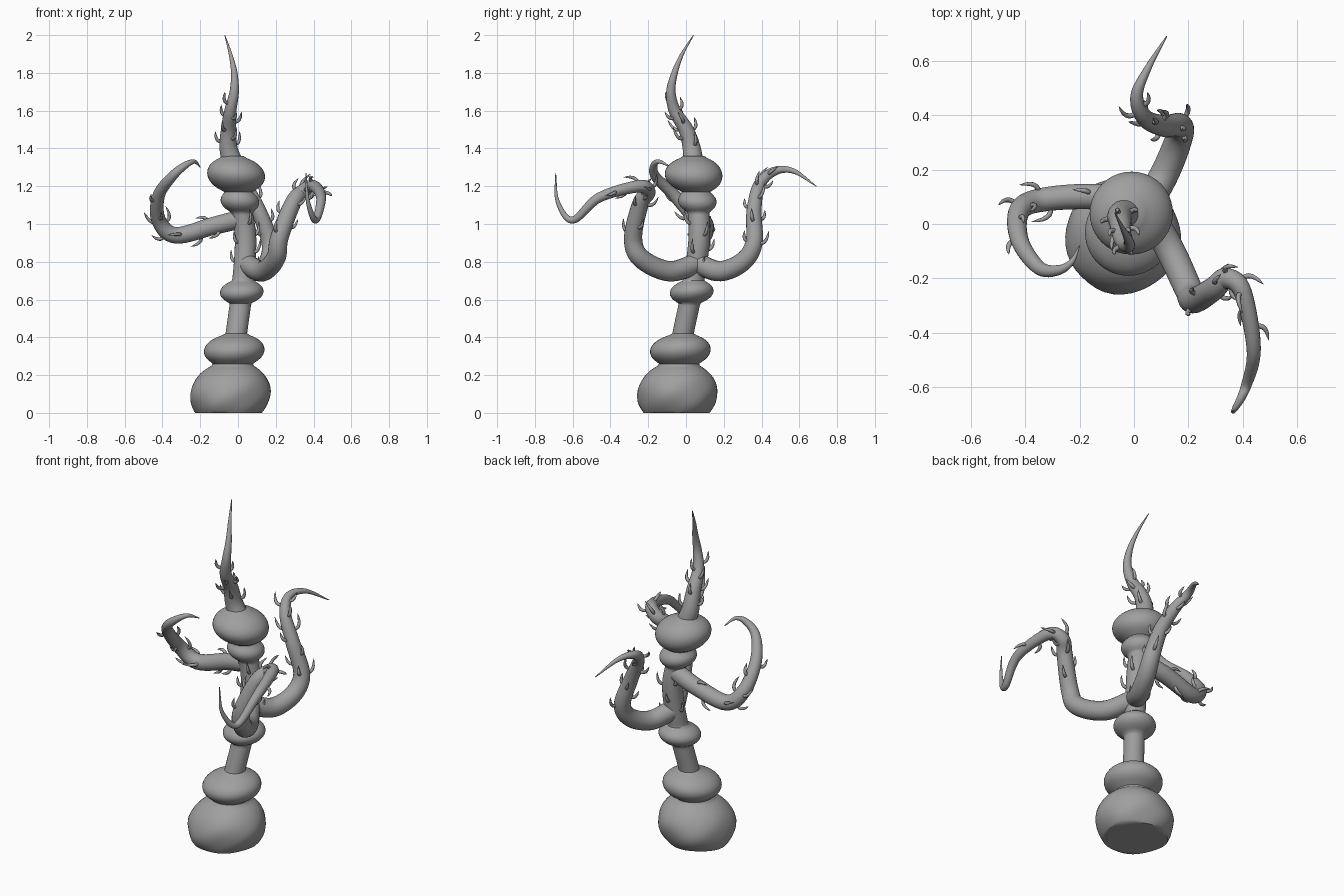
import bpy
import bmesh
import math
import random
from mathutils import Vector

random.seed(4)
default_cube = bpy.data.objects.get("Cube")
if default_cube:
    bpy.data.objects.remove(default_cube, do_unlink=True)

# Single grey material
grey = bpy.data.materials.new("stone_grey")
grey.use_nodes = True
shade = 0.35
grey.diffuse_color = (shade, shade, shade, 1)
grey.node_tree.nodes["Principled BSDF"].inputs["Base Color"].default_value = grey.diffuse_color


def finish(name, bm):
    """Turn a bmesh into a smooth shaded object."""
    bmesh.ops.recalc_face_normals(bm, faces=bm.faces)
    mesh = bpy.data.meshes.new(name)
    bm.to_mesh(mesh)
    bm.free()
    mesh.materials.append(grey)
    obj = bpy.data.objects.new(name, mesh)
    bpy.context.collection.objects.link(obj)
    bpy.ops.object.select_all(action="DESELECT")
    bpy.context.view_layer.objects.active = obj
    obj.select_set(True)
    bpy.ops.object.shade_smooth_by_angle(angle=math.radians(50))


def smooth_path(points, steps):
    """Resample control points as a Catmull-Rom spline."""
    pts = [Vector(p) for p in points]
    pts = [pts[0] * 2 - pts[1]] + pts + [pts[-1] * 2 - pts[-2]]
    path = []
    for before, start, end, after in zip(pts, pts[1:], pts[2:], pts[3:]):
        leave, arrive = (end - before) / 2, (after - start) / 2
        for i in range(steps):
            t = i / steps
            ease = t * t * (3 - 2 * t)
            path.append(start.lerp(end, ease) + leave * t * (1 - t) ** 2
                        - arrive * t * t * (1 - t))
    return path + [pts[-2]]


def centimetres(points):
    """Smooth path through points given in hundredths of a unit."""
    return [p / 100 for p in smooth_path(points, 8)]


def frames(path):
    """Tangent, side and up vectors carried along the path without twist."""
    result = []
    side = None
    for i in range(len(path)):
        tangent = (path[min(i + 1, len(path) - 1)] - path[max(i - 1, 0)]).normalized()
        side = tangent.orthogonal() if side is None else side - tangent * side.dot(tangent)
        side.normalize()
        result.append((tangent, side.copy(), tangent.cross(side)))
    return result


def loft(bm, rings):
    """Skin a list of rings and close both ends."""
    loops = [[bm.verts.new(co) for co in ring] for ring in rings]
    n = len(loops[0])
    for low, high in zip(loops, loops[1:]):
        for i in range(n):
            j = (i + 1) % n
            bm.faces.new((low[i], low[j], high[j], high[i]))
    bm.faces.new(loops[0][::-1])
    bm.faces.new(loops[-1])


def tube(bm, path, radius, sides):
    """Sweep a circle along a path; radius is a function of 0..1."""
    angles = [math.tau * k / sides for k in range(sides)]
    rings = []
    for i, (p, (_, u, v)) in enumerate(zip(path, frames(path))):
        r = radius(i / (len(path) - 1))
        rings.append([p + (u * math.cos(a) + v * math.sin(a)) * r for a in angles])
    loft(bm, rings)


def thorn_radius(t):
    return 0.0105 * (1 - t) ** 0.7 * (0.8 + t) + 0.0004


def thorns(name, path, radius, start, end, count):
    """Small hooked thorns that spiral round a branch and lean to its tip."""
    bm = bmesh.new()
    frame = frames(path)
    for k in range(count):
        t = start + (end - start) * (k + random.uniform(0, 0.6)) / count
        i = round(t * (len(path) - 1))
        tangent, u, v = frame[i]
        a = k * 2.4 + random.uniform(-0.4, 0.4)
        out = u * math.cos(a) + v * math.sin(a)
        size = random.uniform(0.024, 0.036)
        root = path[i] + out * radius(t) * 0.85
        hook = [root, root + (out + tangent * 0.4) * size * 0.6,
                root + (out + tangent) * size, root + (out + tangent * 2) * size * 1.1]
        tube(bm, smooth_path(hook, 2), thorn_radius, 8)
    finish(name, bm)


def tendril(name, points, root, power, start, end, count):
    """Tapering branch with thorns between two fractions of its length."""
    path = centimetres(points)

    def radius(t):
        return root * (1 - t ** power) + 0.002

    bm = bmesh.new()
    tube(bm, path, radius, 20)
    finish(name, bm)
    thorns(name + "_thorns", path, radius, start, end, count)


# Leaning axis of the trunk
axis = centimetres([(-5, -5, 0), (-2, -3, 33), (2, 3, 64), (4, 7, 92),
                    (1, 6, 112), (-1, 4, 126), (-3, 4, 137)])

# Turned bulges on the trunk: height, radius, half thickness
bulges = [(0.1, 0.212, 0.175), (0.33, 0.16, 0.09), (0.64, 0.115, 0.065),
          (1.12, 0.101, 0.065), (1.26, 0.152, 0.1)]
stem_radius = 0.057


def axis_at(z):
    for a, b in zip(axis, axis[1:]):
        if z <= b.z:
            return a.lerp(b, (z - a.z) / (b.z - a.z))


def trunk_radius(z):
    """Soft maximum of the stem and the bulges."""
    total = stem_radius ** 6
    for height, r, half in bulges:
        total += (r * math.sqrt(max(0, 1 - ((z - height) / half) ** 2))) ** 6
    return total ** (1 / 6)


# Trunk, with a slightly lumpy foot
rings = []
for step in range(137):
    z = step / 100
    lump = 0.02 * max(0, 1 - z * 4)
    ring = []
    for k in range(40):
        a = math.tau * k / 40
        r = trunk_radius(z) * (1 + lump * (math.sin(3 * a + z * 20) + math.sin(5 * a - z * 30)))
        ring.append(axis_at(z) + Vector((math.cos(a), math.sin(a), 0)) * r)
    rings.append(ring)
trunk = bmesh.new()
loft(trunk, rings)
finish("trunk", trunk)
stem = [axis_at(0.74 + i / 100) for i in range(32)]
thorns("stem_thorns", stem, lambda t: stem_radius, 0.1, 0.9, 8)

# Tendrils growing from the trunk
tendril("crown_tendril",
        [(-2, 4, 130), (-5, 3, 140), (-5, 0, 150), (-4, -6, 160), (-2, -8, 170),
         (-2, -6, 180), (-4, -2, 190), (-7, 4, 200)], 0.055, 0.95, 0.15, 0.5, 10)
tendril("front_branch",
        [(4, 6, 79), (13, -9, 75), (20, -24, 82), (22, -28, 93), (29, -24, 111),
         (34, -20, 117), (40, -25, 120), (44, -46, 114), (41, -60, 102),
         (37, -68, 112), (36, -69, 127)], 0.053, 1.7, 0.3, 0.68, 13)
tendril("back_branch",
        [(4, 6, 79), (11, 18, 75), (16, 30, 80), (17, 36, 90), (11, 36, 107),
         (4, 39, 121), (1, 47, 128), (5, 57, 128), (12, 69, 120)], 0.053, 1.8, 0.35, 0.72, 12)
tendril("right_branch",
        [(3, 7, 103), (-13, 10, 99), (-33, 9, 94), (-42, 5, 102), (-42, -6, 115),
         (-35, -16, 125), (-28, -17, 131), (-23, -14, 133), (-20, -8, 130)],
        0.048, 1.5, 0.1, 0.5, 11)
